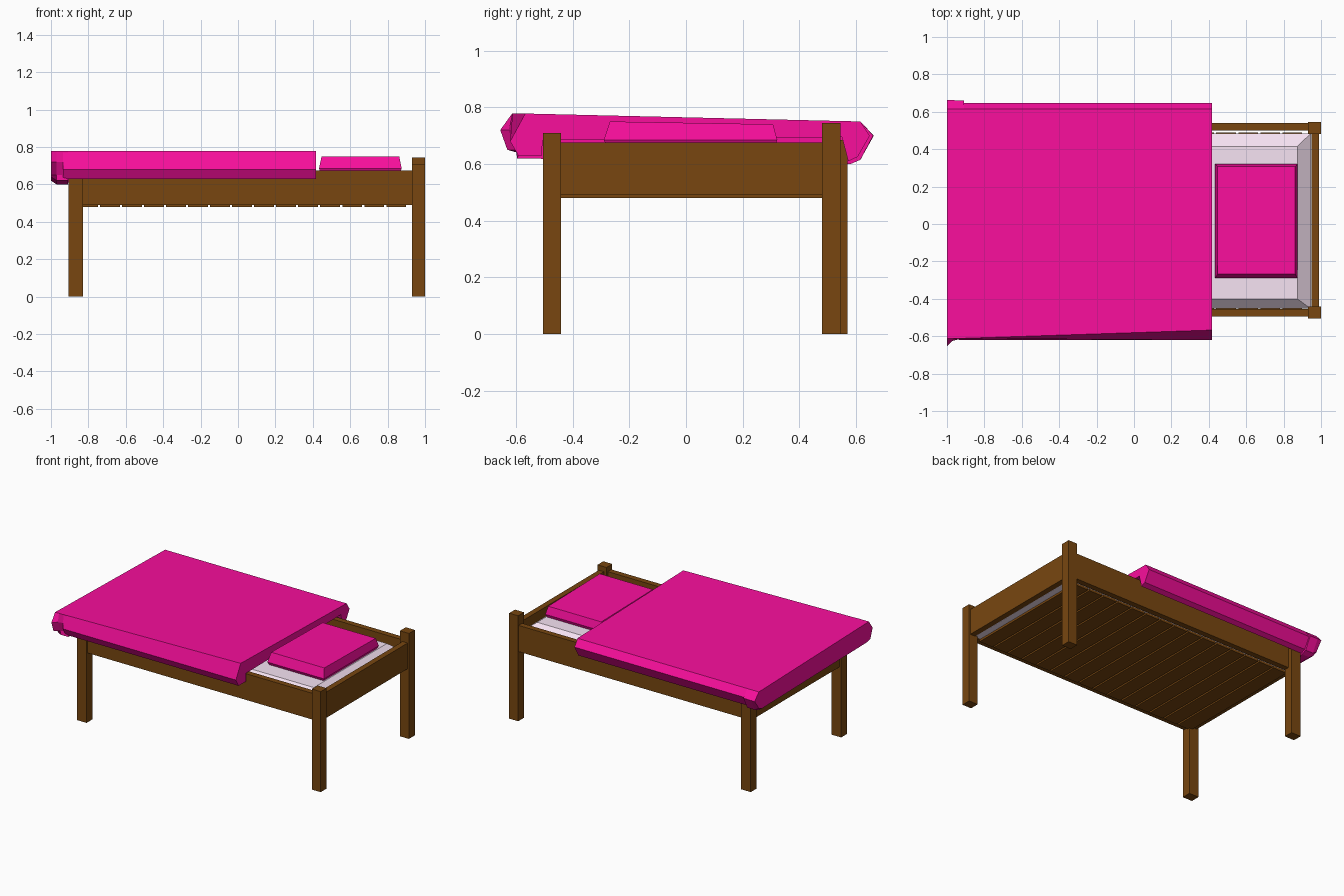
import bpy, bmesh

if "Cube" in bpy.data.objects:
    bpy.data.objects.remove(bpy.data.objects["Cube"])

def material(name, rgb):
    m = bpy.data.materials.new(name)
    m.diffuse_color = (*rgb, 1)
    m.use_nodes = True
    m.node_tree.nodes["Principled BSDF"].inputs["Base Color"].default_value = m.diffuse_color
    return m

WOOD = material("wood", (0.188, 0.062, 0.005))
PINK = material("pink_cloth", (0.95, 0.0045, 0.335))
SHEET = material("pale_sheet", (0.93, 0.77, 0.90))

def loft(name, rings, mat):
    """Join equal-sized rings of points into a closed solid."""
    bm = bmesh.new()
    loops = [[bm.verts.new(p) for p in r] for r in rings]
    n = len(loops[0])
    for a, b in zip(loops, loops[1:]):
        for i in range(n):
            j = (i + 1) % n
            bm.faces.new((a[i], a[j], b[j], b[i]))
    bm.faces.new(loops[0])
    bm.faces.new(loops[-1])
    bmesh.ops.recalc_face_normals(bm, faces=bm.faces)
    me = bpy.data.meshes.new(name)
    bm.to_mesh(me)
    bm.free()
    me.materials.append(mat)
    ob = bpy.data.objects.new(name, me)
    bpy.context.collection.objects.link(ob)
    return ob

def rect(x0, x1, y0, y1, z):
    return [(x0, y0, z), (x1, y0, z), (x1, y1, z), (x0, y1, z)]

def box(name, x0, x1, y0, y1, z0, z1, mat=WOOD):
    return loft(name, [rect(x0, x1, y0, y1, z) for z in (z0, z1)], mat)

# Legs
box("head_front_leg", 0.93, 1.0, -0.505, -0.44, 0, 0.71)
box("head_back_leg", 0.93, 1.0, 0.48, 0.545, 0, 0.745)
box("foot_front_leg", -0.905, -0.83, -0.505, -0.44, 0, 0.685)
box("foot_back_leg", -0.905, -0.83, 0.505, 0.57, 0, 0.685)

# Rails
box("front_rail", -0.85, 0.95, -0.495, -0.455, 0.49, 0.675)
box("back_rail", -0.85, 0.95, 0.50, 0.54, 0.49, 0.675)
box("head_rail", 0.95, 0.99, -0.46, 0.50, 0.493, 0.675)
box("foot_rail", -0.89, -0.85, -0.46, 0.53, 0.493, 0.675)

# Slats
for i in range(15):
    x = -0.855 + i * 0.1177
    box(f"slat_{i + 1}", x, x + 0.106, -0.457, 0.49, 0.48, 0.495)

# Mattress with a sloped upper edge
loft("mattress", [rect(-0.85, 0.945, -0.453, 0.484, 0.497),
                  rect(-0.85, 0.945, -0.453, 0.484, 0.61),
                  rect(-0.78, 0.873, -0.40, 0.415, 0.665)], SHEET)

# Pillow
pillow = loft("pillow", [rect(0.445, 0.86, -0.275, 0.31, 0.655),
                         rect(0.433, 0.875, -0.29, 0.322, 0.685),
                         rect(0.447, 0.862, -0.268, 0.307, 0.75)], PINK)
for v in pillow.data.vertices:
    if v.co.z > 0.74 and v.co.y > 0:
        v.co.z = 0.74

# Blanket: cross-section in y, z that hooks over both rails
def section(x, front_top):
    yz = [(front_top, 0.778), (-0.62, 0.68), (-0.59, 0.628), (-0.51, 0.628),
          (-0.505, 0.685), (0.55, 0.695), (0.572, 0.61), (0.605, 0.625),
          (0.648, 0.70), (0.615, 0.75)]
    return [(x, y, z) for y, z in yz]

loft("blanket", [section(-0.935, -0.612), section(0.418, -0.567)], PINK)

# Blanket end folded over the foot rail: flares out at the front corner
# and stands proud of the blanket at the back corner
def fold(x, front, back, drop):
    yz = [(-0.613, 0.778), (-front, 0.72), (-front + 0.025, 0.65),
          (-0.595, 0.62 + drop), (0.58, 0.60 + drop), (0.615, 0.615 + drop),
          (back, 0.70), (0.615, 0.75)]
    return [(x, y, z) for y, z in yz]

loft("blanket_foot_fold", [fold(-1.0, 0.655, 0.662, 0.02),
                           fold(-0.97, 0.625, 0.662, 0),
                           fold(-0.91, 0.61, 0.66, 0)], PINK)
